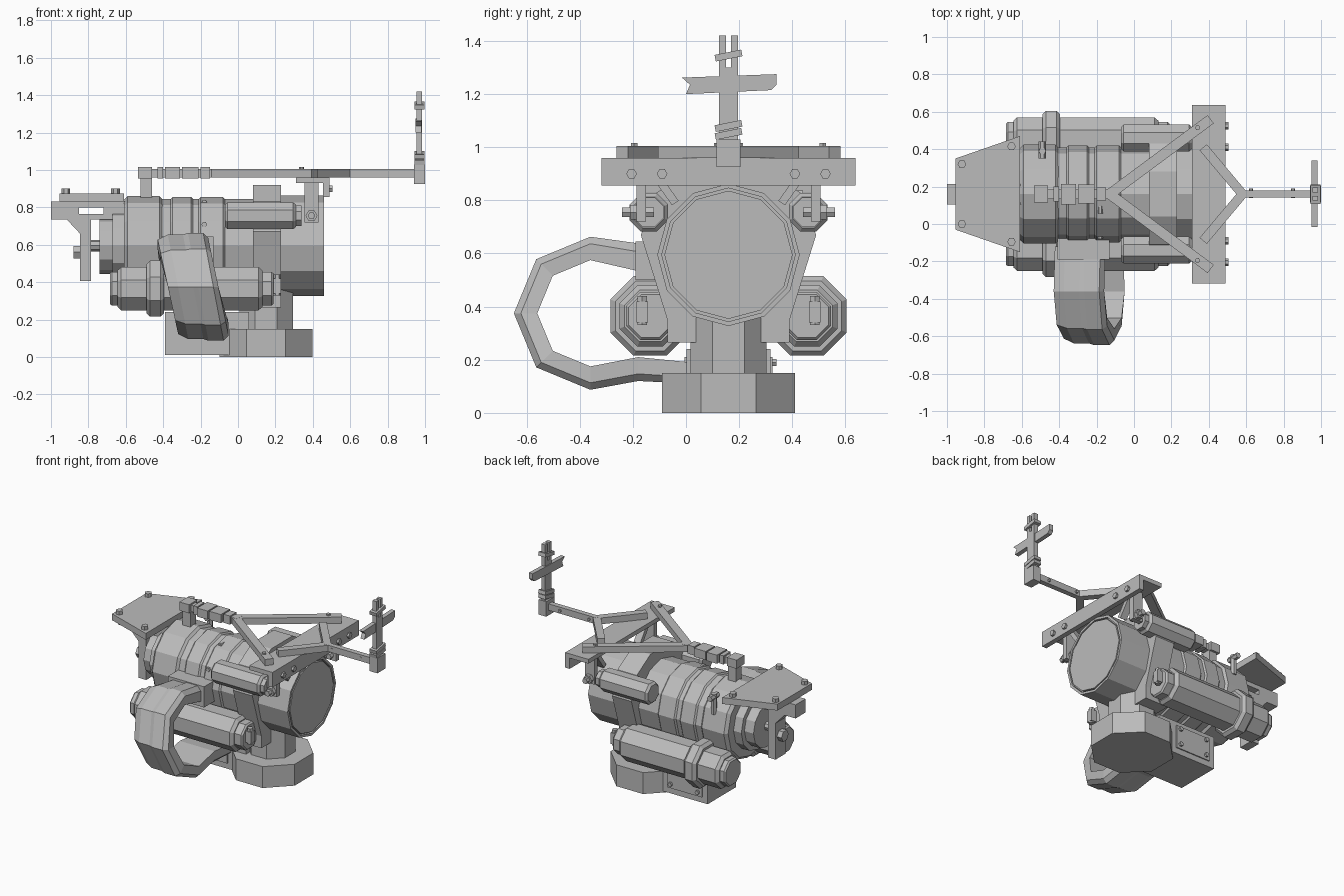
import bpy, bmesh, math
from mathutils import Vector

old = bpy.data.objects.get("Cube")
if old:
    bpy.data.objects.remove(old)

grey = bpy.data.materials.new("plain grey")
grey.use_nodes = True
grey.diffuse_color = (.5, .5, .5, 1)
shader = grey.node_tree.nodes["Principled BSDF"]
shader.inputs["Base Color"].default_value = grey.diffuse_color

MID = .16     # y of the symmetry plane
AXIS = .595   # height of the barrel axis


def loft(name, rings):
    """Skin a list of equal closed rings and cap both ends."""
    bm = bmesh.new()
    rows = [[bm.verts.new(point) for point in ring] for ring in rings]
    for low, high in zip(rows, rows[1:]):
        for i in range(len(low)):
            bm.faces.new((low[i - 1], low[i], high[i], high[i - 1]))
    bm.faces.new(rows[0])
    bm.faces.new(rows[-1])
    bmesh.ops.recalc_face_normals(bm, faces=bm.faces)
    mesh = bpy.data.meshes.new(name)
    bm.to_mesh(mesh)
    bm.free()
    mesh.materials.append(grey)
    part = bpy.data.objects.new(name, mesh)
    bpy.context.collection.objects.link(part)


def place(axis, u, v, along):
    return {"x": (along, u, v), "y": (u, along, v), "z": (u, v, along)}[axis]


def prism(name, outline, axis, start, end):
    """Extrude a flat outline along an axis."""
    loft(name, [[place(axis, u, v, along) for u, v in outline] for along in (start, end)])


def slab(name, x, z, width, y=MID):
    """Box given by its x range, z range and its width about y."""
    left, right = y - width / 2, y + width / 2
    prism(name, [(x[0], left), (x[1], left), (x[1], right), (x[0], right)], "z", *z)


def turned(name, profile, axis="x", centre=(MID, AXIS), sides=12, phase=0):
    """Faceted turned body from (distance, radius) pairs."""
    angles = [math.tau * (i + phase) / sides for i in range(sides)]
    loft(name, [[place(axis, centre[0] + radius * math.cos(a),
                       centre[1] + radius * math.sin(a), along) for a in angles]
                for along, radius in profile])


def drum(name, start, end, radius, chamfer=0, **options):
    """Straight drum, with chamfered ends if wanted."""
    profile = [(start, radius), (end, radius)]
    if chamfer:
        small = radius - chamfer
        profile = [(start, small), (start + chamfer, radius),
                   (end - chamfer, radius), (end, small)]
    turned(name, profile, **options)


def bolt(name, axis, centre, start, end, radius=.02):
    drum(name, start, end, radius, axis=axis, centre=centre, sides=6)


def beam(name, start, end, width, height):
    """Rectangular bar between two points."""
    start, end = Vector(start), Vector(end)
    run = (end - start).normalized()
    side = run.cross((0, 0, 1)).normalized() * width / 2
    top = side.cross(run).normalized() * height / 2
    loft(name, [[p + side + top, p - side + top, p - side - top, p + side - top]
                for p in (start, end)])


# Barrel with stepped rings
drum("rear_shaft", -.8, -.7, .03, sides=8)
drum("rear_cap", -.74, -.6, .15)
drum("rear_shoulder", -.67, -.5, .185)
drum("rear_ring", -.61, -.4, .265, chamfer=.02)
drum("barrel_core", -.5, .3, .25)
drum("middle_ring", -.36, -.24, .26, chamfer=.01)
drum("front_ring", -.21, -.07, .26, chamfer=.01)

# Muzzle with a groove around its front disc
front, rim = .46, .268
disc = rim * .9
groove = front - .02
turned("muzzle", [(.23, rim), (front, rim), (front, disc + .01), (groove, disc + .01),
                  (groove, disc), (front, disc)])
for turn in (-1.1, -.4):
    drop = math.cos(turn) * .25
    bolt("barrel_bolt", "y", (-.18, AXIS + drop), MID + math.sin(turn) * .27, MID, .015)

# Clamp around the barrel and its pedestal
half = [(.12, .92), (.27, .83), (.33, .67), (.23, .35)]
prism("barrel_clamp", [(MID + y, z) for y, z in half] +
      [(MID - y, z) for y, z in reversed(half)], "x", .08, .23)
foot = dict(axis="z", centre=(.15, MID), sides=8, phase=.5)
drum("pedestal_base", 0, .15, .27, **foot)
drum("pedestal_column", .1, .42, .155, **foot)

# Service box with raised side panels
slab("service_box", x=(-.39, .06), z=(.01, .24), width=.315)
slab("box_panels", x=(-.35, -.08), z=(.05, .21), width=.33)
for x in (-.32, -.11):
    for z in (.08, .19):
        bolt("box_bolt", "y", (x, z), .3, .34, .015)

# Paired parts on both flanks
strut_z = .982
for sign in (-1, 1):
    def flank(distance):
        return MID + sign * distance

    # Lower tank with its collar, valve and saddle
    tank = dict(centre=(flank(.295), .365), sides=8, phase=.5)
    drum("lower_tank", -.645, .13, .125, chamfer=.02, **tank)
    drum("tank_caps", -.685, .19, .098, chamfer=.01, **tank)
    drum("tank_collar", -.49, -.395, .162, chamfer=.02, **tank)
    slab("tank_valve", x=(.18, .23), z=(.34, .42), width=.044, y=flank(.325))
    bolt("valve_cap", "z", (.21, flank(.325)), .33, .44)
    slab("tank_saddle", x=(.05, .23), z=(.265, .38), width=.11, y=flank(.175))

    # Upper tank
    tank = dict(centre=(flank(.3), .755), sides=8, phase=.5)
    drum("upper_tank", -.07, .31, .078, chamfer=.015, **tank)
    drum("upper_tank_cap", .3, .34, .06, **tank)

    # Hanger below the crossbar with a through bolt
    slab("hanger_plate", x=(.355, .43), z=(.72, .94), width=.035, y=flank(.328))
    bolt("hanger_bolt", "y", (.393, .755), flank(.28), flank(.4))
    bolt("hanger_washer", "y", (.393, .755), flank(.34), flank(.37), .032)
    beam("hanger_brace", (.4, flank(.3), .93), (.4, flank(.2), .79), .05, .03)

    # Struts above the crossbar
    beam("long_strut", (-.13, MID, strut_z), (.41, flank(.4), strut_z), .055, .044)
    beam("short_strut", (.58, MID, strut_z), (.37, flank(.25), strut_z), .05, .044)
    bolt("strut_bolt", "z", (.34, flank(.355)), strut_z, 1.015, .014)
    for distance in (.25, .365):
        bolt("crossbar_bolt", "x", (flank(distance), .9), .48, .505)
    for x, distance in ((-.92, .16), (-.655, .255)):
        bolt("plate_bolt", "z", (x, flank(distance)), .86, .9, .023)

# Angle-iron crossbar
slab("crossbar_top", x=(.31, .49), z=(.93, .96), width=.955)
slab("crossbar_face", x=(.455, .49), z=(.855, .96), width=.955)

# Spine rod with its mounting post and wraps
rod = (.96, 1.005)
wrap = (.955, 1.015)
slab("rear_rod", x=(-.5, -.1), z=rod, width=.05)
slab("rod_post", x=(-.52, -.46), z=(.84, .98), width=.06)
slab("post_cap", x=(-.535, -.46), z=wrap, width=.09)
for x, length, width in ((-.43, .03, .08), (-.39, .08, .11), (-.3, .09, .1), (-.2, .05, .07)):
    slab("rod_wrap", x=(x, x + length), z=wrap, width=width)
slab("front_rod", x=(.57, .96), z=rod, width=.036)
for x in (.625, .85):
    bolt("rod_bolt", "y", (x, strut_z), MID - .02, MID + .03, .01)

# Rough wooden cross with a split top and bindings
post = (.955, .985)
slab("cross_post", x=post, z=(.95, 1.3), width=.07)
for side in (-1, 1):
    slab("split_prong", x=post, z=(1.29, 1.42), width=.026, y=MID + side * .022)
prism("cross_arm", [(0, 1.2), (.32, 1.215), (.34, 1.235), (.34, 1.275), (-.015, 1.262),
                    (.015, 1.235)], "x", .95, .98)
slab("post_foot", x=(.94, 1), z=(.925, 1.03), width=.09)
for z in (1.05, 1.08, 1.345):
    beam("post_binding", (.97, MID - .05, z - .01), (.97, MID + .05, z + .01), .055, .025)

# Rear bracket: top plate, slotted block and hanging arm
tail, neck = -.955, -.61
prism("rear_plate", [(tail, MID - .19), (neck, MID - .31), (neck, MID + .31),
                     (tail, MID + .19)], "z", .83, .875)
for x in ((-1, -.85), (-.72, -.6)):
    slab("slot_end", x=x, z=(.735, .83), width=.11)
for z in ((.735, .765), (.8, .83)):
    slab("slot_rail", x=(-.86, -.71), z=z, width=.11)
prism("rear_arm", [(-.92, .74), (-.845, .66), (-.845, .405), (-.785, .405), (-.785, .74)],
      "y", MID - .055, MID + .055)
bolt("rear_arm_bolt", "x", (MID, .56), -.88, -.8, .04)

# Small valve on the barrel's far shoulder
bolt("barrel_valve", "z", (-.49, .39), .7, .84)
bolt("valve_handle", "y", (-.49, .82), .35, .44)

# Hooked chute: ribbed section swept along a half circle with straight ends
bend, height = -.36, .375
section = [(0, .4), (.2, .1), (.5, .1), (.6, 0), (.9, 0), (1, .3), (1, 1), (0, 1)]
path = [(Vector((-.12, .63)), Vector((-.12, .52)))]
for step in range(5):
    angle = math.pi * (step + 2) / 4
    spoke = Vector((math.cos(angle), math.sin(angle)))
    centre = Vector((bend, height))
    path.append((centre + spoke * .288, centre + spoke * .2))
path.append((Vector((-.18, .12)), Vector((-.18, .21))))
path.append((Vector((.02, .11)), Vector((.02, .19))))
rings = []
for outer, inner in path:
    lean = -.425 + (.64 - outer.y) * .19
    rings.append([(lean + across * .27, *outer.lerp(inner, depth))
                  for across, depth in section])
loft("feed_chute", rings)
slab("chute_socket", x=(-.41, -.13), z=(.5, .645), width=.19, y=-.095)
